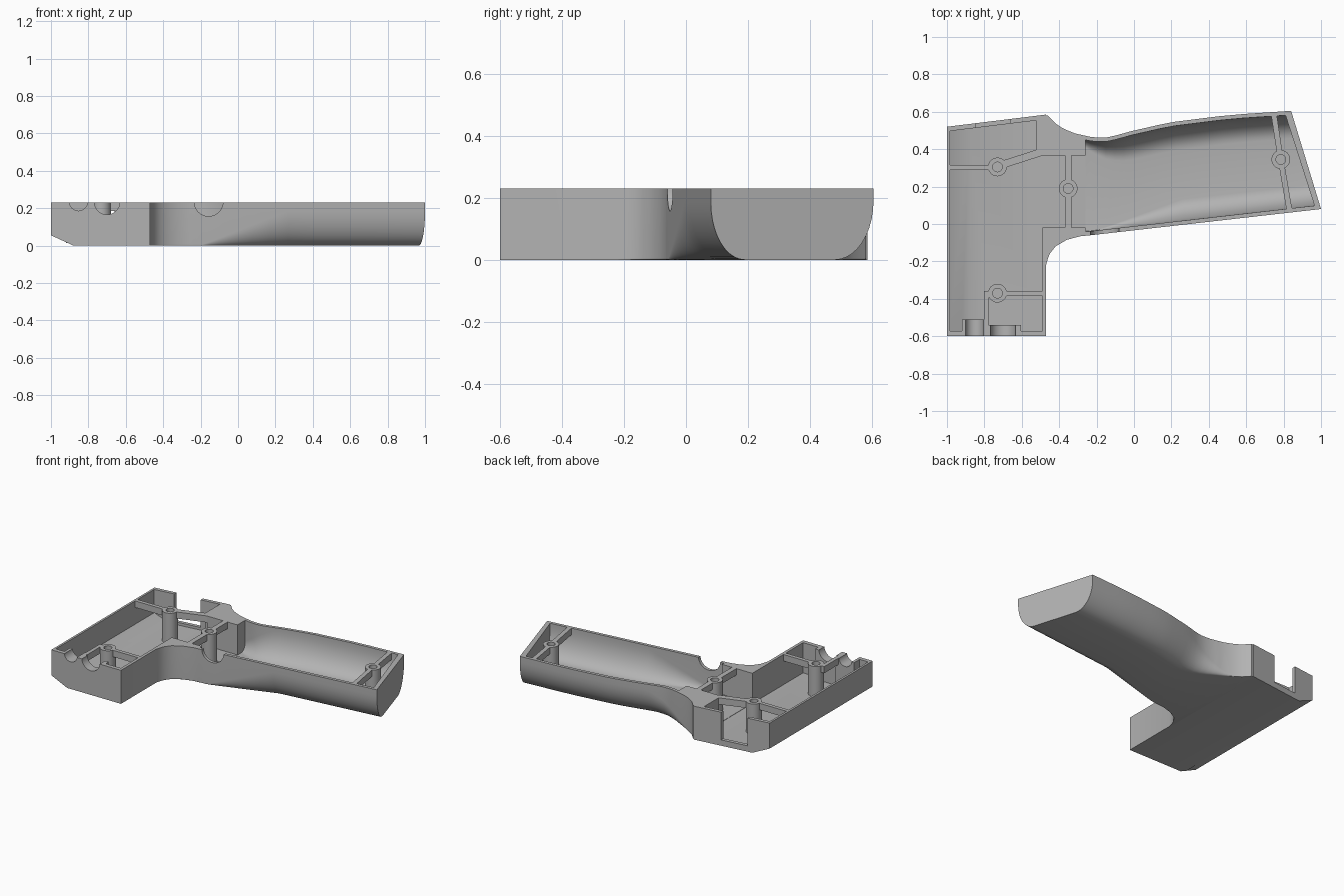
import bpy, bmesh, math
from mathutils import Vector

cube = bpy.data.objects.get("Cube")
if cube:
    bpy.data.objects.remove(cube, do_unlink=True)

H = 0.23      # height of the half shell
WALL = 0.022

grey = bpy.data.materials.new("light grey plastic")
grey.use_nodes = True
grey.diffuse_color = (0.45, 0.45, 0.45, 1)
grey.node_tree.nodes["Principled BSDF"].inputs["Base Color"].default_value = (0.45, 0.45, 0.45, 1)


def finish(name, bm):
    bmesh.ops.recalc_face_normals(bm, faces=bm.faces)
    mesh = bpy.data.meshes.new(name)
    bm.to_mesh(mesh)
    bm.free()
    mesh.materials.append(grey)
    ob = bpy.data.objects.new(name, mesh)
    bpy.context.collection.objects.link(ob)
    return ob


def skin(name, rings):
    """Join matching closed rings and cap both ends."""
    bm = bmesh.new()
    vs = [[bm.verts.new(p) for p in r] for r in rings]
    n = len(vs[0])
    for a, b in zip(vs, vs[1:]):
        for i in range(n):
            j = (i + 1) % n
            bm.faces.new((a[i], a[j], b[j], b[i]))
    bm.faces.new(vs[0])
    bm.faces.new(vs[-1])
    return finish(name, bm)


def box(name, x0, x1, y0, y1, z0, z1):
    return skin(name, [[(x0, y0, z), (x1, y0, z), (x1, y1, z), (x0, y1, z)] for z in (z0, z1)])


def rod(name, x, y0, y1, z, r, n=32):
    angles = [2 * math.pi * i / n for i in range(n)]
    return skin(name, [[(x + r * math.cos(a), y, z + r * math.sin(a)) for a in angles] for y in (y0, y1)])


def boolean(target, other, op):
    mod = target.modifiers.new(op, 'BOOLEAN')
    mod.operation, mod.object, mod.solver = op, other, 'EXACT'
    bpy.context.view_layer.objects.active = target
    bpy.ops.object.modifier_apply(modifier=mod.name)
    bpy.data.objects.remove(other, do_unlink=True)


def smooth(ob):
    bpy.ops.object.select_all(action='DESELECT')
    ob.select_set(True)
    bpy.context.view_layer.objects.active = ob
    bpy.ops.object.shade_smooth_by_angle(angle=math.radians(30))


def lerp(points, x):
    for (x0, y0), (x1, y1) in zip(points, points[1:]):
        if x <= x1:
            return y0 + (y1 - y0) * (x - x0) / (x1 - x0)
    return points[-1][1]


def ramp(x, a, b):
    return min(1, max(0, (x - a) / (b - a)))


# Head: a chamfered profile run along y, with a slanted back
def back_of_head(x):
    return 0.52 + 0.065 * (x + 1) / 0.53


def head_prism(name, profile, front, inset):
    return skin(name, [[(x, front, z) for x, z in profile],
                       [(x, back_of_head(x) - inset, z) for x, z in profile]])


body = head_prism("shell", [(-1, H), (-1, 0.055), (-0.88, 0), (-0.47, 0), (-0.47, H)], -0.6, 0)

# Handle: rounded sections swept along two edge curves
FRONT = [(-0.48, -0.225), (-0.47, -0.22), (-0.455, -0.165), (-0.42, -0.12), (-0.36, -0.085),
         (-0.29, -0.066), (-0.23, -0.06), (1, 0.08)]
BACK = [(-0.48, 0.583), (-0.46, 0.58), (-0.41, 0.527), (-0.36, 0.502), (-0.315, 0.484), (-0.22, 0.463),
        (-0.155, 0.461), (-0.09, 0.475), (-0.02, 0.495), (0.19, 0.543), (0.51, 0.583), (0.84, 0.605)]


def section(x, inset, z0, z1, steps=10):
    bx = x - 0.16 * ramp(x, -0.1, 1)
    f = Vector((x, lerp(FRONT, x) + inset, 0))
    b = Vector((bx, lerp(BACK, bx) - inset, 0))
    across = (b - f).normalized()
    ring = [f + Vector((0, 0, z1))]
    grow_f = max(0.03, ramp(x, -0.2, 0.27))
    t = ramp(x, -0.42, 0.0)
    grow_b = max(0.03, t * t * (3 - 2 * t))
    arc = [math.pi / 2 * i / steps for i in range(steps + 1)]
    for a in arc:
        ring.append(f + across * 0.115 * grow_f * (1 - math.cos(a))
                    + Vector((0, 0, z0 + 0.185 * grow_f * (1 - math.sin(a)))))
    for a in reversed(arc):
        ring.append(b - across * 0.13 * grow_b * (1 - math.cos(a))
                    + Vector((0, 0, z0 + 0.19 * grow_b * (1 - math.sin(a)))))
    ring.append(b + Vector((0, 0, z1)))
    return ring


def handle_loft(name, x0, x1, inset, z0, z1):
    stops = [-0.47, -0.46, -0.45, -0.42, -0.39, -0.36, -0.32, -0.29, -0.26, -0.23, -0.19, -0.15, -0.1,
             -0.05, 0, 0.08, 0.17, 0.27, 0.4, 0.55, 0.7, 0.85]
    xs = [x0] + [x for x in stops if x0 + 0.001 < x < x1] + [x1]
    return skin(name, [section(x, inset, z0, z1) for x in xs])


boolean(body, handle_loft("handle_solid", -0.48, 1, 0, 0, H), 'UNION')

# Hollow out the head, the neck and the handle
boolean(body, head_prism("head_cavity", [(-0.985, 0.3), (-0.985, 0.07), (-0.88, WALL), (-0.49, WALL),
                                         (-0.49, 0.3)], -0.572, 0.025), 'DIFFERENCE')
boolean(body, handle_loft("handle_cavity", -0.26, 0.965, WALL, WALL + 0.001, 0.3), 'DIFFERENCE')
boolean(body, box("neck_cavity", -0.52, -0.24, -0.02, 0.365, WALL + 0.002, 0.31), 'DIFFERENCE')

# Thick pads behind the two cable openings
boolean(body, box("pad", -0.92, -0.778, -0.59, -0.51, 0.015, H), 'UNION')
boolean(body, box("pad", -0.785, -0.605, -0.585, -0.54, 0.014, H), 'UNION')

# Round openings and the window in the back wall
for x, y0, y1, r in ((-0.853, -0.7, -0.45, 0.048), (-0.7, -0.7, -0.45, 0.068), (-0.157, -0.15, 0.03, 0.077)):
    boolean(body, rod("opening", x, y0, y1, H + 0.004, r), 'DIFFERENCE')
boolean(body, box("window", -0.845, -0.66, 0.49, 0.7, 0.04, 0.3), 'DIFFERENCE')
smooth(body)


# Screw posts with blind bores
def screw_post(name, x, y, r=0.05, bore=0.026, n=32):
    outline = [(r, 0.015), (r, H), (bore, H), (bore, 0.09)]
    bm = bmesh.new()
    rings = [[bm.verts.new((x + q * math.cos(2 * math.pi * i / n), y + q * math.sin(2 * math.pi * i / n), z))
              for i in range(n)] for q, z in outline]
    for a, b in zip(rings, rings[1:]):
        for i in range(n):
            bm.faces.new((a[i], a[(i + 1) % n], b[(i + 1) % n], b[i]))
    bm.faces.new(rings[0])
    bm.faces.new(rings[-1])
    smooth(finish(name, bm))


screw_post("head_back_post", -0.73, 0.305)
screw_post("head_front_post", -0.73, -0.37)
screw_post("neck_post", -0.352, 0.19)
screw_post("handle_end_post", 0.785, 0.345)


# Shallow ribs tying the posts to the walls
def rib(name, p, q, width=0.026, depth=0.045):
    p, q = Vector((*p, 0)), Vector((*q, 0))
    d = (q - p).normalized() * width / 2
    side = Vector((-d.y, d.x, 0))
    return skin(name, [[v + Vector((0, 0, z)) for v in (p + side, p - side, q - side, q + side)]
                       for z in (H - depth, H)])


rib("head_back_left_rib", (-0.99, 0.303), (-0.773, 0.303))
rib("head_back_right_rib", (-0.69, 0.322), (-0.485, 0.388), 0.04)
rib("neck_back_rib", (-0.515, 0.387), (-0.48, 0.387), 0.045)
rib("head_front_right_rib", (-0.687, -0.372), (-0.48, -0.372))
rib("head_front_left_rib", (-0.80, -0.37), (-0.773, -0.37))
rib("head_front_pad_rib", (-0.788, -0.357), (-0.788, -0.53))
rib("neck_front_rib", (-0.352, -0.025), (-0.352, 0.148), 0.034)
rib("neck_rear_rib", (-0.352, 0.37), (-0.352, 0.232), 0.034)
rib("handle_end_front_rib", (0.792, 0.303), (0.83, 0.08), 0.03)
rib("handle_end_back_rib", (0.778, 0.387), (0.748, 0.585), 0.03)

# Corner post at the back of the head
box("corner_post", -0.525, -0.48, 0.39, 0.565, 0.012, H)
